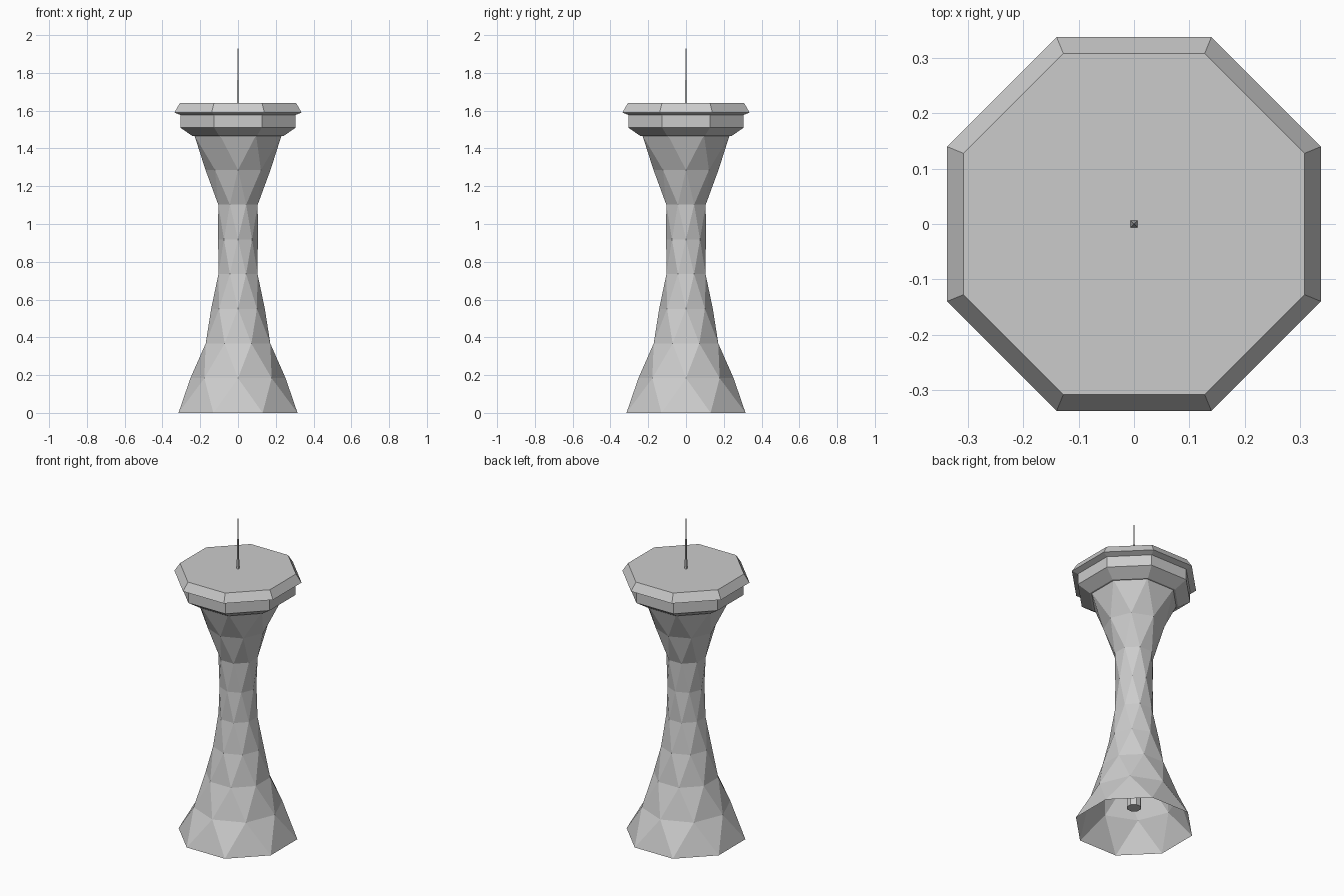
import bpy
import bmesh
import math

cube = bpy.data.objects.get("Cube")
if cube:
    bpy.data.objects.remove(cube, do_unlink=True)

# Single concrete colour
concrete = bpy.data.materials.new("concrete_grey")
concrete.use_nodes = True
colour = (0.6, 0.6, 0.6, 1.0)
concrete.diffuse_color = colour
concrete.node_tree.nodes["Principled BSDF"].inputs["Base Color"].default_value = colour

SIDES = 8
STEP = math.tau / SIDES


def ring(bm, radius, z, turn, sides):
    return [bm.verts.new((radius * math.cos((i + turn) * math.tau / sides),
                          radius * math.sin((i + turn) * math.tau / sides), z))
            for i in range(sides)]


def finish(bm, name):
    bmesh.ops.recalc_face_normals(bm, faces=bm.faces)
    mesh = bpy.data.meshes.new(name)
    bm.to_mesh(mesh)
    bm.free()
    mesh.materials.append(concrete)
    obj = bpy.data.objects.new(name, mesh)
    bpy.context.collection.objects.link(obj)
    return obj


def stacked(name, profile, sides=SIDES):
    """Closed prism through (radius, height) rings, flat sides facing the axes."""
    bm = bmesh.new()
    rings = [ring(bm, r, z, 0.5, sides) for r, z in profile]
    for low, high in zip(rings, rings[1:]):
        for i in range(sides):
            j = (i + 1) % sides
            bm.faces.new((low[i], low[j], high[j], high[i]))
    bm.faces.new(rings[0][::-1])
    bm.faces.new(rings[-1])
    return finish(bm, name)


def faceted_shaft(name, radii, height):
    """Open shell whose rings alternate by half a step, giving diamond facets."""
    bm = bmesh.new()
    rings = [ring(bm, r, height * k / (len(radii) - 1), 0.5 if k % 2 == 0 else 0, SIDES)
             for k, r in enumerate(radii)]
    for k, (low, high) in enumerate(zip(rings, rings[1:])):
        for i in range(SIDES):
            j = (i + 1) % SIDES
            if k % 2 == 0:
                bm.faces.new((low[i], high[j], high[i]))
                bm.faces.new((low[i], low[j], high[j]))
            else:
                bm.faces.new((low[i], low[j], high[i]))
                bm.faces.new((low[j], high[j], high[i]))
    return finish(bm, name)


# Hourglass shaft, open at the foot
faceted_shaft("tower_shaft",
              [0.341, 0.252, 0.185, 0.142, 0.112, 0.105, 0.113, 0.172, 0.25], 1.47)

# Inner column seen through the open foot
stacked("inner_core", [(0.042, 0.12), (0.042, 1.48)])

# Flared deck and the bevelled roof slab above it
stacked("deck", [(0.26, 1.465), (0.33, 1.51), (0.33, 1.58)])
stacked("roof_slab", [(0.33, 1.577), (0.365, 1.59), (0.333, 1.64)])

# Tapered square mast
stacked("mast", [(0.0085, 1.635), (0.0003, 2.0)], sides=4)
